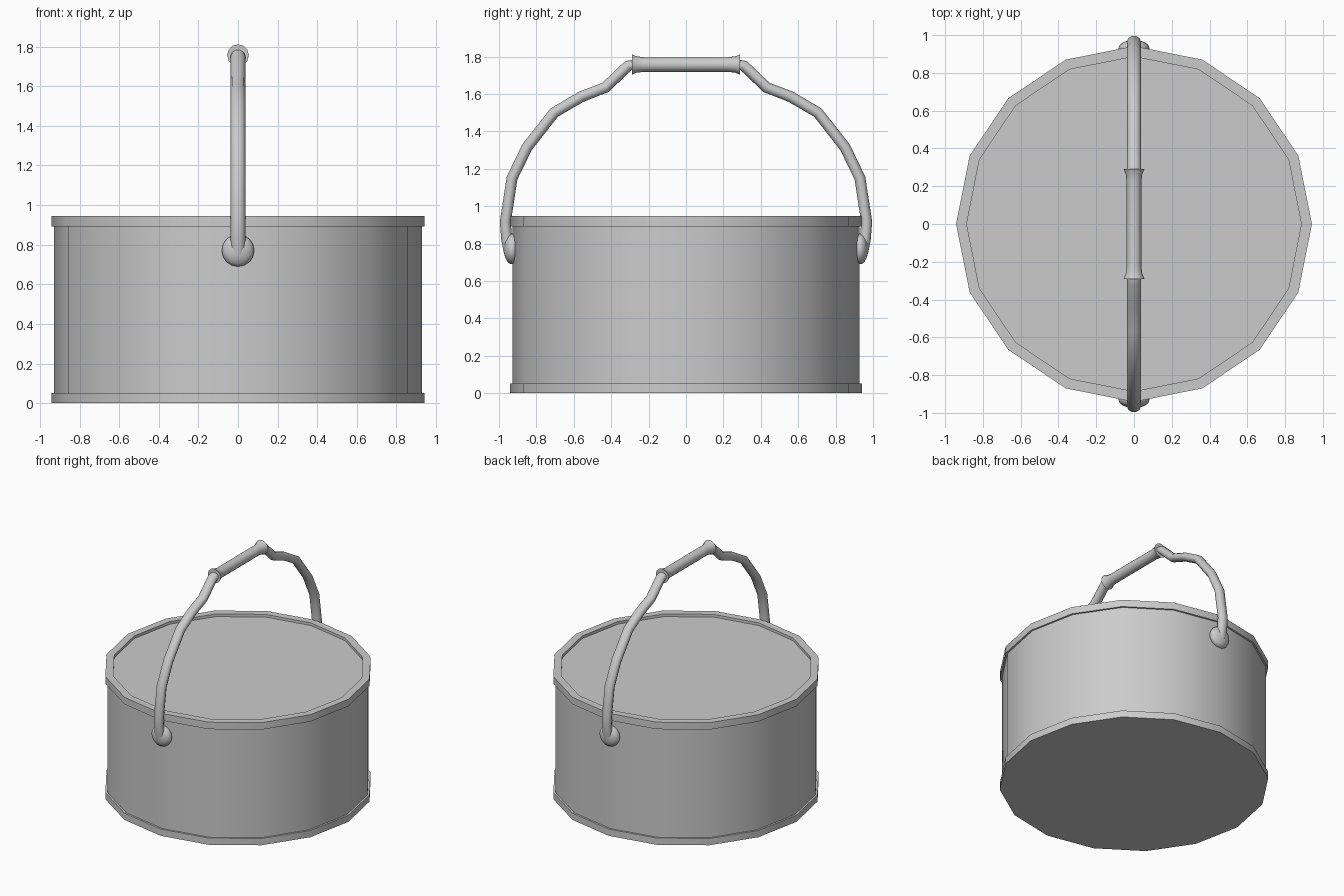
import bpy, bmesh, math
from mathutils import Vector, Matrix

old = bpy.data.objects.get("Cube")
if old:
    bpy.data.objects.remove(old, do_unlink=True)

metal = bpy.data.materials.new("light grey metal")
metal.use_nodes = True
GREY = (0.6, 0.6, 0.6, 1)
metal.diffuse_color = GREY
metal.node_tree.nodes["Principled BSDF"].inputs["Base Color"].default_value = GREY


def finish(name, bm, angle=35):
    bmesh.ops.recalc_face_normals(bm, faces=bm.faces)
    mesh = bpy.data.meshes.new(name)
    bm.to_mesh(mesh)
    bm.free()
    mesh.materials.append(metal)
    obj = bpy.data.objects.new(name, mesh)
    bpy.context.collection.objects.link(obj)
    bpy.ops.object.select_all(action='DESELECT')
    obj.select_set(True)
    bpy.context.view_layer.objects.active = obj
    bpy.ops.object.shade_smooth_by_angle(angle=math.radians(angle))
    return obj


def skin(bm, rings, closed=False):
    """Join successive rings of vertices; cap the ends unless the loop is closed."""
    n = len(rings[0])
    pairs = list(zip(rings, rings[1:]))
    if closed:
        pairs.append((rings[-1], rings[0]))
    for a, b in pairs:
        for i in range(n):
            j = (i + 1) % n
            bm.faces.new((a[i], a[j], b[j], b[i]))
    if not closed:
        bm.faces.new(rings[0])
        bm.faces.new(rings[-1])


def lathe(name, profile, sides=16, closed=False, matrix=Matrix()):
    """Turn (radius, height) points about z, then place with a matrix."""
    bm = bmesh.new()
    rings = []
    for r, z in profile:
        rings.append([bm.verts.new(matrix @ Vector((r * math.cos(t), r * math.sin(t), z)))
                      for t in (math.tau * i / sides for i in range(sides))])
    skin(bm, rings, closed)
    return finish(name, bm)


# Tin: base band, wall with its recessed lid, and top rim
lathe("base_band", [(0.942, 0), (0.942, 0.052)])
lathe("tin_wall", [(0.928, 0.04), (0.928, 0.91)])
lathe("recessed_lid", [(0.9, 0.9), (0.9, 0.925)])
lathe("top_rim", [(0.942, 0.892), (0.942, 0.946), (0.886, 0.946), (0.886, 0.892)], closed=True)

# Bail arms, swept in the yz plane and mirrored front to back
PATH = [(-0.945, 0.755), (-0.958, 0.82), (-0.966, 0.914), (-0.93, 1.15), (-0.85, 1.315),
        (-0.705, 1.5), (-0.56, 1.585), (-0.43, 1.635), (-0.31, 1.75), (-0.27, 1.757)]
SIDES = 10
for side, label in ((1, "front"), (-1, "back")):
    bm = bmesh.new()
    pts = [Vector((0, y * side, z)) for y, z in PATH]
    rings = []
    for i, p in enumerate(pts):
        tangent = (pts[min(i + 1, len(pts) - 1)] - pts[max(i - 1, 0)]).normalized()
        across = Vector((1, 0, 0))
        up = tangent.cross(across)
        rings.append([bm.verts.new(p + across * 0.037 * math.cos(t) + up * 0.031 * math.sin(t))
                      for t in (math.tau * k / SIDES for k in range(SIDES))])
    skin(bm, rings)
    finish(label + "_bail_arm", bm, 50)

    # Flattened round pivot where the arm meets the wall
    bm = bmesh.new()
    bmesh.ops.create_uvsphere(
        bm, u_segments=16, v_segments=10, radius=0.082,
        matrix=Matrix.Translation((0, -0.93 * side, 0.771))
        @ Matrix.Diagonal((1, 0.54, 1, 1)) @ Matrix.Rotation(math.pi / 2, 4, 'X'))
    finish(label + "_pivot", bm)

# Grip with flared ends
half = [(0.055, 0.29), (0.044, 0.265), (0.039, 0.225)]
grip = [(r, -z) for r, z in half] + [(r, z) for r, z in reversed(half)]
lathe("grip", grip, sides=12,
      matrix=Matrix.Translation((0, 0, 1.757)) @ Matrix.Rotation(math.pi / 2, 4, 'X'))
